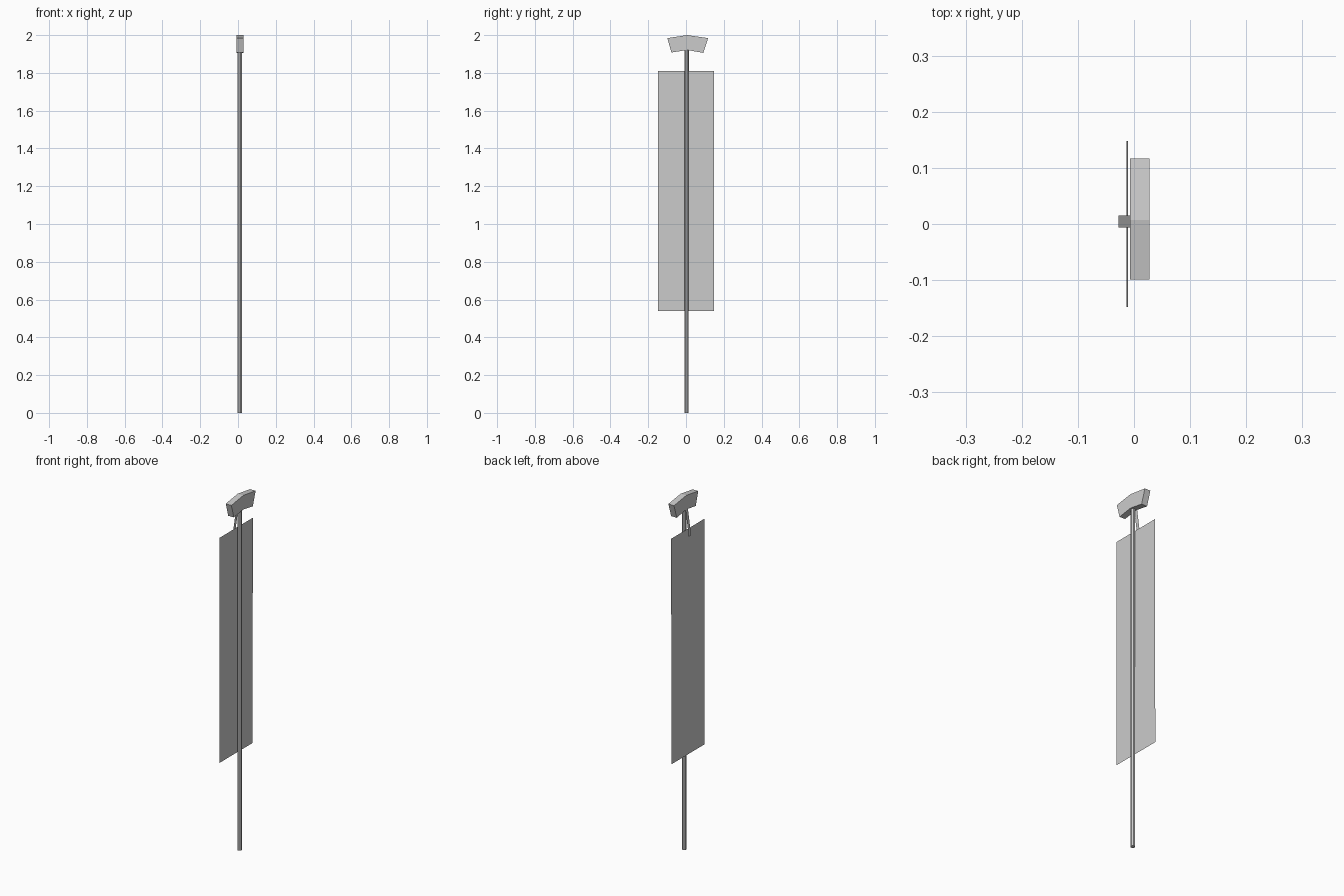
import bpy
import bmesh
from mathutils import Matrix

if "Cube" in bpy.data.objects:
    bpy.data.objects.remove(bpy.data.objects["Cube"], do_unlink=True)

grey = bpy.data.materials.new("light_grey")
grey.use_nodes = True
colour = (0.6, 0.6, 0.6, 1)
grey.diffuse_color = colour
grey.node_tree.nodes["Principled BSDF"].inputs["Base Color"].default_value = colour


def finish(name, bm):
    mesh = bpy.data.meshes.new(name)
    bm.to_mesh(mesh)
    bm.free()
    mesh.materials.append(grey)
    obj = bpy.data.objects.new(name, mesh)
    bpy.context.collection.objects.link(obj)
    return obj


def sheet(name, top, bottom, y0, y1):
    """Single flat sheet between two (x, z) edges."""
    bm = bmesh.new()
    (xt, zt), (xb, zb) = top, bottom
    corners = [(xb, y0, zb), (xb, y1, zb), (xt, y1, zt), (xt, y0, zt)]
    bm.faces.new([bm.verts.new(c) for c in corners])
    return finish(name, bm)


# Pole
POLE_TOP = 1.93
bm = bmesh.new()
bmesh.ops.create_cone(bm, cap_ends=True, segments=8, radius1=0.012, radius2=0.012,
                      depth=POLE_TOP,
                      matrix=Matrix.Translation((0.009, 0.002, POLE_TOP / 2))
                      @ Matrix.Rotation(0.3927, 4, "Z"))
finish("pole", bm)

# Bent head block, extruded along x
profile = [(-0.099, 1.984), (-0.077, 1.908), (0.007, 1.921),
           (0.092, 1.906), (0.117, 1.984), (0.007, 2.0)]
bm = bmesh.new()
face = bm.faces.new([bm.verts.new((-0.007, y, z)) for y, z in profile])
new = bmesh.ops.extrude_face_region(bm, geom=[face])["geom"]
bmesh.ops.translate(bm, vec=(0.035, 0, 0),
                    verts=[v for v in new if isinstance(v, bmesh.types.BMVert)])
bmesh.ops.recalc_face_normals(bm, faces=bm.faces)
finish("head_block", bm)

# Hanging panel and the slanted strap that hooks over it
sheet("hanging_panel", (-0.011, 1.81), (-0.013, 0.54), -0.148, 0.148)
sheet("hook_strap", (-0.007, 1.925), (-0.028, 1.775), -0.006, 0.015)
